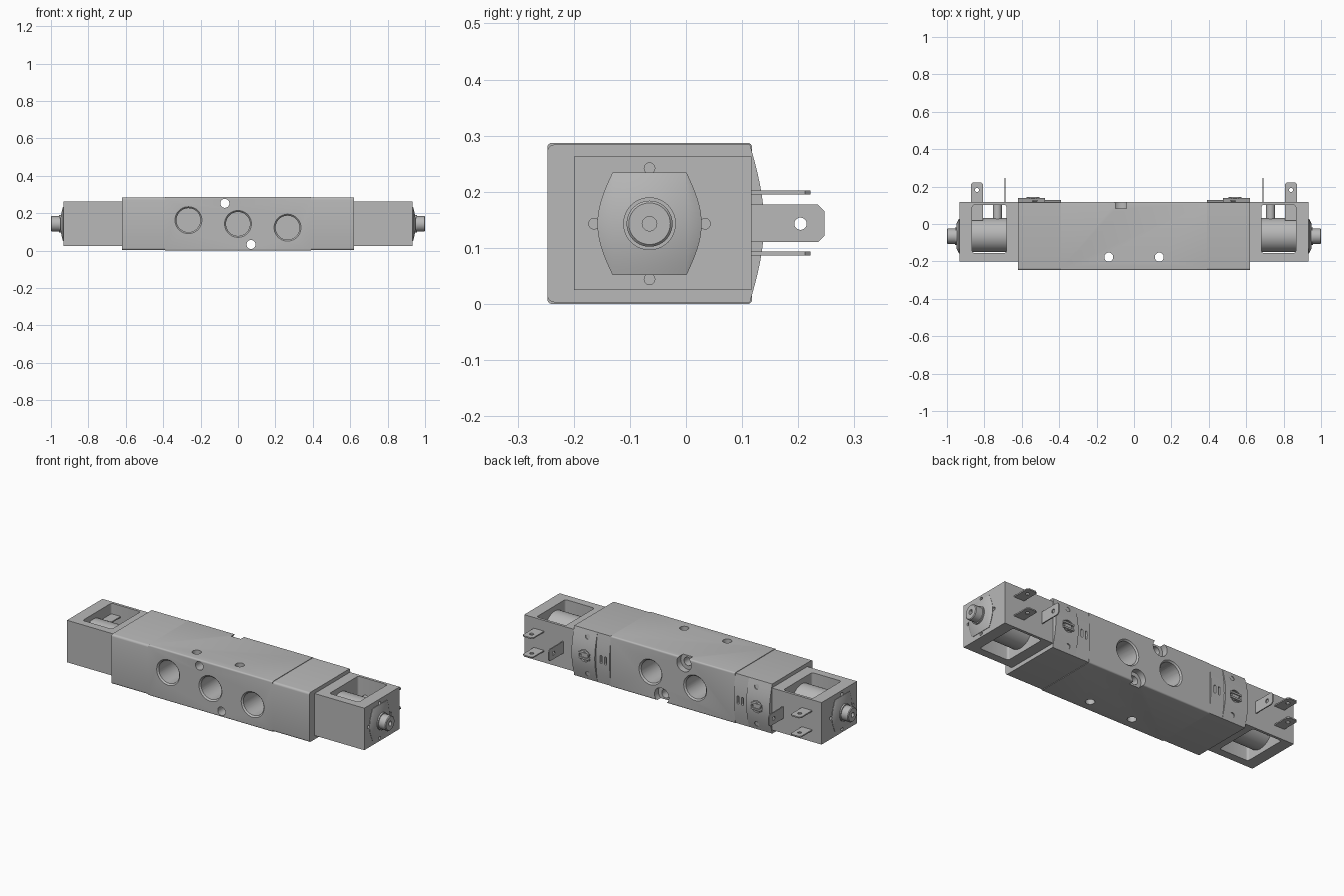
import bpy, bmesh
from math import sin, cos, pi, radians
from mathutils import Vector, Matrix

if "Cube" in bpy.data.objects:
    bpy.data.objects.remove(bpy.data.objects["Cube"], do_unlink=True)

metal = bpy.data.materials.new("plain_grey")
metal.use_nodes = True
GREY = (0.48, 0.48, 0.48, 1)
metal.diffuse_color = GREY
metal.node_tree.nodes["Principled BSDF"].inputs["Base Color"].default_value = GREY


def finish(name, bm):
    bmesh.ops.recalc_face_normals(bm, faces=bm.faces[:])
    me = bpy.data.meshes.new(name)
    bm.to_mesh(me)
    bm.free()
    ob = bpy.data.objects.new(name, me)
    bpy.context.collection.objects.link(ob)
    me.materials.append(metal)
    return ob


def box(name, lo, hi, bevel=0.0, axis=None):
    """Box between two corners; edges parallel to axis may be rounded."""
    bm = bmesh.new()
    lo, hi = Vector(lo), Vector(hi)
    bmesh.ops.create_cube(bm, size=1)
    for v in bm.verts:
        v.co = Vector([(lo[i] + hi[i]) / 2 + v.co[i] * (hi[i] - lo[i]) for i in range(3)])
    if bevel:
        edges = [e for e in bm.edges
                 if abs((e.verts[0].co - e.verts[1].co).normalized()[axis]) > 0.9]
        bmesh.ops.bevel(bm, geom=edges, offset=bevel, segments=4, profile=0.5, affect='EDGES')
    return finish(name, bm)


def rod(name, start, end, r0, r1=None, sides=40):
    """Cylinder or cone from start to end."""
    start, end = Vector(start), Vector(end)
    d = end - start
    bm = bmesh.new()
    m = Matrix.Translation((start + end) / 2) @ d.to_track_quat('Z', 'Y').to_matrix().to_4x4()
    bmesh.ops.create_cone(bm, cap_ends=True, segments=sides, radius1=r0,
                          radius2=r0 if r1 is None else r1, depth=d.length, matrix=m)
    return finish(name, bm)


def prism(name, pts, offset):
    """Extrude a planar outline by an offset vector."""
    bm = bmesh.new()
    face = bm.faces.new([bm.verts.new(p) for p in pts])
    new = bmesh.ops.extrude_face_region(bm, geom=[face])["geom"]
    bmesh.ops.translate(bm, vec=offset, verts=[g for g in new if isinstance(g, bmesh.types.BMVert)])
    return finish(name, bm)


def select(ob):
    bpy.ops.object.select_all(action='DESELECT')
    ob.select_set(True)
    bpy.context.view_layer.objects.active = ob


def cut(ob, cutters):
    for c in cutters:
        c.hide_render = True
        mod = ob.modifiers.new("cut", 'BOOLEAN')
        mod.operation, mod.solver, mod.object = 'DIFFERENCE', 'EXACT', c
        select(ob)
        bpy.ops.object.modifier_apply(modifier=mod.name)
        bpy.data.objects.remove(c, do_unlink=True)


def smooth(ob):
    select(ob)
    bpy.ops.object.shade_smooth_by_angle(angle=radians(30))


MID, AXIS_Y = 0.143, -0.065
FRONT, BACK = -0.247, 0.118

# Central valve body with ports and mounting holes
body = box("valve_body", (-0.39, FRONT, 0), (0.39, BACK, 0.287), 0.008, 0)
cutters = []
ports = [(-0.265, 0.163, FRONT, 1), (0, MID, FRONT, 1), (0.265, 0.123, FRONT, 1),
         (0.14, 0.15, BACK, -1), (-0.14, 0.135, BACK, -1)]
for x, z, y, d in ports:
    cutters.append(rod("port_bore", (x, y - d * 0.02, z), (x, y + d * 0.15, z), 0.064))
    cutters.append(rod("port_chamfer", (x, y - d * 0.004, z), (x, y + d * 0.01, z), 0.076, 0.062))
for s in (1, -1):
    z = MID - s * 0.11
    cutters.append(rod("cross_hole", (s * 0.07, -0.4, z), (s * 0.07, 0.4, z), 0.024))
    cutters.append(rod("counterbore", (s * 0.07, 0.083, z), (s * 0.07, 0.3, z), 0.045))
    cutters.append(rod("mounting_hole", (s * 0.135, -0.177, -0.1), (s * 0.135, -0.177, 0.4), 0.024))
cut(body, cutters)
smooth(body)


def cap_outline(x, bulge):
    """Rounded front corners and a bowed back."""
    lo, hi, r = 0.003, 0.284, 0.012
    pts = []
    for zc, a0 in ((lo + r, 1.5), (hi - r, 1.0)):
        arc = [(x, FRONT + r + r * cos(a * pi), zc + r * sin(a * pi))
               for a in (a0 - i * 0.125 for i in range(5))]
        pts += arc
    n = 16
    for i in range(n + 1):
        t = i / n
        pts.append((x, BACK - 0.004 + bulge * sin(pi * t), hi + (lo - hi) * t))
    return pts


def blade(name, outline, offset, hole):
    ob = prism(name, outline, offset)
    h, o = Vector(hole), Vector(offset)
    cut(ob, [rod("blade_hole", h - o * 2, h + o * 3, 0.011, sides=20)])


for s, side in ((1, "left"), (-1, "right")):
    # Pilot cap, with a raised outer section at the back
    cap = prism(side + "_pilot_cap", cap_outline(s * 0.39, 0.014), (s * 0.23, 0, 0))
    cut(cap, [box("slot", (s * x - 0.006, 0.1, 0.12), (s * x + 0.006, 0.2, 0.166), 0.005, 1)
              for x in (0.415, 0.443)])
    smooth(cap)
    cover = prism(side + "_pilot_cover", cap_outline(s * 0.475, 0.025), (s * 0.1455, 0, 0))
    cut(cover, [rod("screw_hole", (s * 0.53, 0.10, z), (s * 0.53, 0.2, z), 0.014, sides=24)
                for z in (0.037, 0.249)] +
        [rod("override_recess", (s * 0.54, 0.125, MID), (s * 0.54, 0.2, MID), 0.034)])
    smooth(cover)
    smooth(rod(side + "_override_button", (s * 0.54, 0.12, MID), (s * 0.54, 0.139, MID), 0.022))
    for k in (-1, 1):
        box(side + "_override_bar", (s * 0.54 - 0.034, 0.12, MID + k * 0.014 - 0.005),
            (s * 0.54 + 0.034, 0.144, MID + k * 0.014 + 0.005))

    # Solenoid frame with a window above and below
    xs = sorted((s * 0.615, s * 0.932))
    frame = box(side + "_solenoid_frame", (xs[0], -0.2, 0.025), (xs[1], 0.117, 0.263))
    wx = sorted((s * 0.682, s * 0.865))
    holes = [box("window", (wx[0], -0.155, -0.1), (wx[1], 0.102, 0.4), 0.012, 2)]
    for dy, dz in ((0.099, 0), (-0.099, 0), (0, 0.099), (0, -0.099)):
        holes.append(rod("pin_hole", (s * 0.915, AXIS_Y + dy, MID + dz),
                         (s * 0.96, AXIS_Y + dy, MID + dz), 0.0095, sides=20))
    cut(frame, holes)
    smooth(frame)

    # Coil and lead post
    smooth(rod(side + "_coil", (s * 0.675, AXIS_Y + 0.005, MID), (s * 0.872, AXIS_Y + 0.005, MID),
               0.091, sides=64))
    smooth(rod(side + "_lead_post", (s * 0.73, 0, MID), (s * 0.73, 0.11, MID), 0.024))

    # Flat terminals
    for z in (0.09, 0.199):
        a, b, m = s * 0.808, s * 0.872, 0.01 * s
        blade(side + "_flat_terminal",
              [(a, 0.02, z - 0.0035), (b, 0.02, z - 0.0035), (b, 0.212, z - 0.0035),
               (b - m, 0.222, z - 0.0035), (a + m, 0.222, z - 0.0035), (a, 0.212, z - 0.0035)],
              (0, 0, 0.007), (s * 0.84, 0.182, z))

    # Upright earth blade
    x = s * 0.687
    blade(side + "_earth_blade",
          [(x, 0.105, 0.11), (x, 0.235, 0.11), (x, 0.247, 0.122), (x, 0.247, 0.165),
           (x, 0.235, 0.177), (x, 0.105, 0.177)], (s * 0.006, 0, 0), (x, 0.204, MID))

    # Arched spring clip with folded wings
    bm = bmesh.new()
    rows = []
    for i in range(17):
        t = i / 8 - 1
        wing = 0.065 + 0.027 * cos(t * pi / 2)
        bow = 0.934 + 0.014 * (1 - t * t)
        rows.append([bm.verts.new((s * px, AXIS_Y + py, MID + 0.091 * t))
                     for py, px in ((-wing, 0.934), (-0.0645, bow), (0.0645, bow), (wing, 0.934))])
    for r0, r1 in zip(rows, rows[1:]):
        for j in range(3):
            bm.faces.new((r0[j], r0[j + 1], r1[j + 1], r1[j]))
    clip = finish(side + "_spring_clip", bm)
    solid = clip.modifiers.new("thickness", 'SOLIDIFY')
    solid.thickness, solid.offset = 0.004, 0
    select(clip)
    bpy.ops.object.modifier_apply(modifier=solid.name)
    smooth(clip)

    # Core tube end with a drilled tip
    smooth(rod(side + "_core_collar", (s * 0.93, AXIS_Y, MID), (s * 0.956, AXIS_Y, MID), 0.047))
    tip = rod(side + "_core_tip", (s * 0.95, AXIS_Y, MID), (s * 0.996, AXIS_Y, MID), 0.041)
    smooth(rod(side + "_core_rim", (s * 0.99, AXIS_Y, MID), (s * 0.996, AXIS_Y, MID), 0.041))
    bpy.data.objects.remove(bpy.data.objects[side + "_core_rim"], do_unlink=True)
    end = rod(side + "_core_end", (s * 0.996, AXIS_Y, MID), (s * 1.0, AXIS_Y, MID), 0.041, 0.037)
    for part in (tip, end):
        cut(part, [rod("tip_hole", (s * 0.97, AXIS_Y, MID), (s * 1.05, AXIS_Y, MID), 0.013, sides=20)])
        smooth(part)
